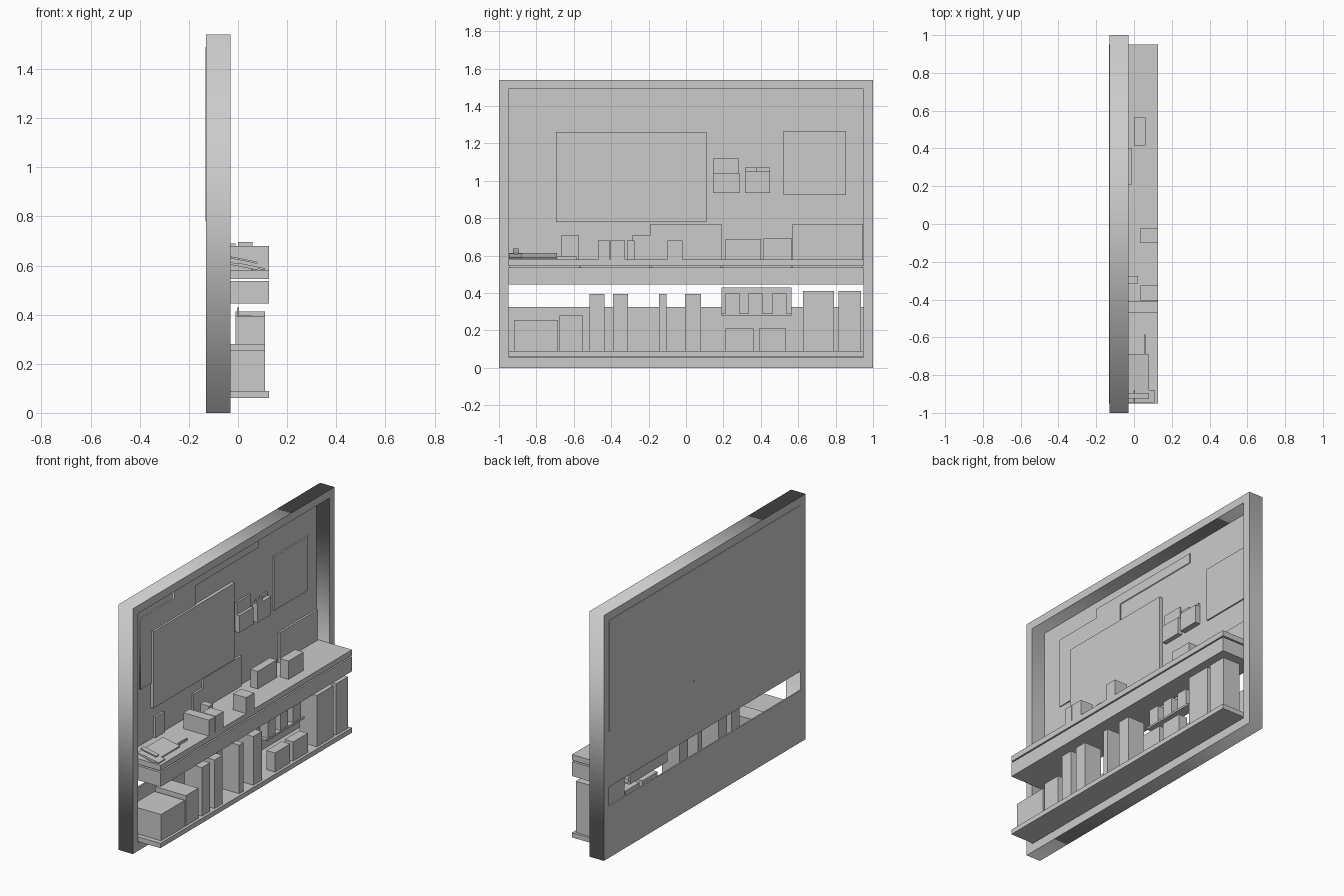
import bpy
from mathutils import Matrix

def box(name, x0, x1, y0, y1, z0, z1, tilt=0.0):
    """Box from its limits, optionally tilted about the y axis."""
    bpy.ops.mesh.primitive_cube_add(size=1)
    o = bpy.context.object
    o.name = name
    o.data.name = name
    o.data.transform(Matrix.Diagonal((x1 - x0, y1 - y0, z1 - z0, 1)))
    o.location = ((x0 + x1) / 2, (y0 + y1) / 2, (z0 + z1) / 2)
    o.rotation_euler = (0, tilt, 0)
    return o

BACK, WALL, EDGE = -0.13, -0.121, 0.127

def profile(name, pts, x0, x1, inner=None):
    """Outline in the y-z plane (with optional hole) given depth along x."""
    cu = bpy.data.curves.new(name, 'CURVE')
    cu.dimensions = '2D'
    cu.fill_mode = 'BOTH'
    cu.extrude = (x1 - x0) / 2
    for loop in [pts] + ([inner] if inner else []):
        s = cu.splines.new('POLY')
        s.points.add(len(loop) - 1)
        for p, (y, z) in zip(s.points, loop):
            p.co = (y, z, 0, 1)
        s.use_cyclic_u = True
    tmp = bpy.data.objects.new(name + "_curve", cu)
    bpy.context.collection.objects.link(tmp)
    me = bpy.data.meshes.new_from_object(tmp.evaluated_get(bpy.context.evaluated_depsgraph_get()))
    bpy.data.objects.remove(tmp)
    # local x -> world y, local y -> world z, local z -> world x
    me.transform(Matrix(((0, 0, 1, (x0 + x1) / 2), (1, 0, 0, 0), (0, 1, 0, 0), (0, 0, 0, 1))))
    o = bpy.data.objects.new(name, me)
    bpy.context.collection.objects.link(o)
    return o

def rect(y0, y1, z0, z1):
    return [(y0, z0), (y1, z0), (y1, z1), (y0, z1)]

# Surrounding frame and back sheets (open strip between the two lower sheets)
profile("frame", rect(-1, 1, 0, 1.54), BACK, -0.03, rect(-0.95, 0.95, 0.055, 1.49))
box("upper_wall", -0.133, WALL, -0.95, 0.95, 0.795, 1.49)
box("middle_wall", BACK, WALL, -0.95, 0.95, 0.445, 0.795)
box("lower_wall", BACK, WALL, -0.95, 0.95, 0.055, 0.325)

# Worktop, tray below it, dividers in the gap, bottom shelf
box("worktop", BACK, EDGE, -0.95, 0.95, 0.545, 0.58)
box("tray", BACK, EDGE, -0.95, 0.95, 0.445, 0.536)
for i in range(6):
    y = -0.945 + i * 0.378
    box("divider", BACK, -0.035, y - 0.005, y + 0.005, 0.536, 0.545)
box("bottom_shelf", BACK, EDGE, -0.95, 0.95, 0.06, 0.09)

# Wall boards
profile("stepped_board", [(-0.805, 0.935), (-0.26, 0.935), (-0.26, 1.38), (0.365, 1.38),
                          (0.365, 1.44), (-0.475, 1.44), (-0.475, 1.38), (-0.805, 1.38)], WALL - 0.005, -0.113)
box("main_board", -0.132, -0.1, -0.695, 0.11, 0.78, 1.26)
box("right_board", WALL - 0.005, -0.112, 0.52, 0.855, 0.925, 1.265)

# Wall pockets with papers
box("left_pocket", WALL - 0.005, -0.092, 0.145, 0.285, 0.935, 1.042)
box("left_pocket_paper", WALL - 0.005, -0.11, 0.145, 0.28, 1.042, 1.12)
box("right_pocket", WALL - 0.005, -0.085, 0.315, 0.45, 0.935, 1.05)
box("right_pocket_card_a", -0.105, -0.095, 0.315, 0.38, 1.05, 1.07)
box("right_pocket_card_b", -0.118, -0.108, 0.38, 0.45, 1.045, 1.07)

# Boards leaning on the wall behind the worktop
for y0, y1, z1 in [(-0.19, 0.19, 0.77), (0.57, 0.945, 0.77), (-0.285, -0.19, 0.71), (-0.665, -0.575, 0.71)]:
    box("back_card", WALL - 0.005, -0.108, y0, y1, 0.58, z1)

# Boxes on the worktop: x0, x1, y0, y1, top
for x0, x1, y0, y1, z1 in [(-0.05, EDGE, -0.47, -0.41, 0.68), (0.035, EDGE, -0.405, -0.325, 0.68),
                           (-0.04, 0.02, -0.315, -0.275, 0.68), (0.035, EDGE, -0.1, -0.02, 0.68),
                           (-0.06, -0.01, 0.21, 0.4, 0.69), (0.0, 0.06, 0.415, 0.565, 0.695)]:
    box("counter_box", x0, x1, y0, y1, 0.58, z1)

# Tilted sheets and pen at the left end
box("tilted_pad", -0.04, 0.08, -0.945, -0.69, 0.593, 0.603, 0.2)
box("tilted_sheet", 0.0, 0.11, -0.945, -0.88, 0.592, 0.6, 0.2)
box("tilted_marker", -0.03, 0.08, -0.925, -0.895, 0.618, 0.626, 0.2)
box("pen", 0.052, 0.06, -0.69, -0.585, 0.58, 0.594)

# Boxes and binders on the bottom shelf: x0, y0, y1, top
for x0, y0, y1, z1 in [(-0.1, -0.92, -0.685, 0.255), (-0.1, -0.675, -0.55, 0.28),
                       (-0.01, -0.515, -0.435, 0.395), (-0.01, -0.39, -0.31, 0.395),
                       (-0.01, -0.145, -0.105, 0.395), (-0.01, -0.005, 0.08, 0.395),
                       (0.05, 0.21, 0.36, 0.21), (0.05, 0.39, 0.535, 0.21),
                       (-0.01, 0.625, 0.79, 0.412), (-0.01, 0.815, 0.935, 0.412)]:
    box("storage_box", x0, 0.11, y0, y1, 0.09, z1)

# Small rack with three upright items
box("rack_back", -0.005, 0.005, 0.19, 0.565, 0.28, 0.43)
box("rack_shelf", 0.0, 0.065, 0.19, 0.565, 0.278, 0.29)
for y in (0.21, 0.335, 0.462):
    box("rack_item", 0.005, 0.06, y, y + 0.075, 0.29, 0.397)
